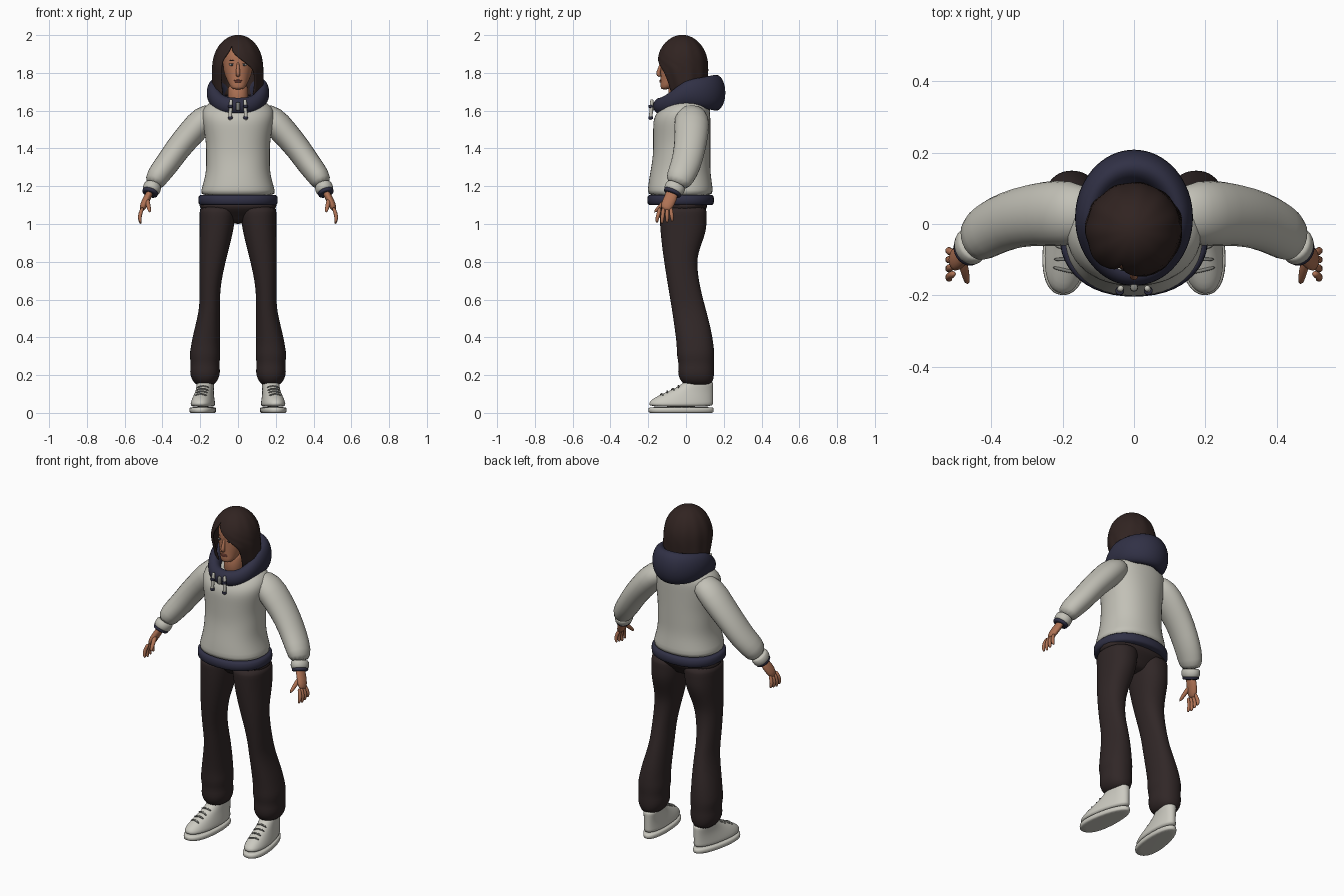
import bpy, bmesh
from math import sin, cos, pi, radians, copysign
from mathutils import Vector, Matrix

cube = bpy.data.objects.get("Cube")
if cube:
    bpy.data.objects.remove(cube, do_unlink=True)


def material(name, red, green, blue):
    mat = bpy.data.materials.new(name)
    mat.use_nodes = True
    colour = (red, green, blue, 1)
    mat.diffuse_color = colour
    mat.node_tree.nodes["Principled BSDF"].inputs["Base Color"].default_value = colour
    return mat


GREY = material("light grey fabric", .54, .53, .47)
NAVY = material("navy fabric", .03, .03, .06)
BROWN = material("dark brown fabric", .03, .02, .02)
HAIR = material("dark brown hair", .03, .017, .015)
SKIN = material("tan skin", .43, .17, .09)
LIPS = material("rose lips", .33, .1, .07)
SHOE = material("off white leather", .6, .59, .53)
LACE = material("grey lace", .22, .22, .2)
WHITE = material("eye white", .6, .58, .55)
IRIS = material("dark iris", .04, .05, .06)


def ramp(value, start, end):
    t = min(max((value - start) / (end - start), 0), 1)
    return t * t * (3 - 2 * t)


def steps(start, step, count):
    return [start + step * k for k in range(count)]


def finish(name, bm, mat, mirror=False, smooth_levels=1, thickness=0):
    mesh = bpy.data.meshes.new(name)
    bm.to_mesh(mesh)
    bm.free()
    mesh.materials.append(mat)
    for polygon in mesh.polygons:
        polygon.use_smooth = True
    ob = bpy.data.objects.new(name, mesh)
    bpy.context.collection.objects.link(ob)
    if mirror:
        ob.modifiers.new("Mirror", 'MIRROR')
    if thickness:
        shell = ob.modifiers.new("Solidify", 'SOLIDIFY')
        shell.thickness, shell.offset = thickness, 0
    if smooth_levels:
        subdivision = ob.modifiers.new("Subdivision", 'SUBSURF')
        subdivision.levels = subdivision.render_levels = smooth_levels


def skin(name, rings, mat, mirror=False, closed=True, caps=True, thickness=0):
    bm = bmesh.new()
    rows = [[bm.verts.new(point) for point in ring] for ring in rings]
    count = len(rows[0])
    for lower, upper in zip(rows, rows[1:]):
        for i in range(count if closed else count - 1):
            j = (i + 1) % count
            bm.faces.new((lower[i], lower[j], upper[j], upper[i]))
    if caps:
        bm.faces.new(rows[0])
        bm.faces.new(rows[-1])
    bmesh.ops.remove_doubles(bm, verts=bm.verts, dist=.0001)
    bmesh.ops.recalc_face_normals(bm, faces=bm.faces)
    finish(name, bm, mat, mirror, thickness=thickness)


def outline(z, left, right, front, back, taper=0, count=24):
    """Rounded box outline between four limits, narrowed towards the back by taper."""
    ring = []
    for k in range(count):
        angle = 2 * pi * k / count
        c, s = (copysign(abs(f(angle)) ** .9, f(angle)) for f in (cos, sin))
        ring.append(Vector(((left + right) / 2 + (right - left) / 2 * c * (1 - taper * s),
                            (front + back) / 2 + (back - front) / 2 * s, z)))
    return ring


def slab(bottom, top, width, front, back, taper=0):
    """Rings of a flat band with softened top and bottom edges."""
    return [outline(z, inset - width, width - inset, front + inset, back - inset, taper)
            for z, inset in ((bottom, .01), (bottom, 0), (top, 0), (top, .01))]


def tube(name, path, mat, mirror=True, wide=1.0, count=12):
    """Sweep an oval along (x, y, z, radius) stations; wide stretches it in depth."""
    points = [Vector(station[:3]) for station in path]
    rings = []
    for i, point in enumerate(points):
        ahead = points[min(i + 1, len(points) - 1)]
        along = (ahead - points[max(i - 1, 0)]).normalized()
        depth = Vector((0, 1, 0))
        depth = (depth - along * along.y).normalized() * path[i][3]
        across = along.cross(depth)
        angles = [2 * pi * k / count for k in range(count)]
        rings.append([point + depth * wide * cos(a) + across * sin(a) for a in angles])
    skin(name, rings, mat, mirror)


def band(name, start, end, radius, mat, mirror=True, wide=1.0):
    """Short straight tube with softened ends."""
    start, end = Vector(start), Vector(end)
    path = [(*start.lerp(end, t), radius * size)
            for t, size in ((0, .8), (.1, 1), (.9, 1), (1, .8))]
    tube(name, path, mat, mirror, wide)


def ball(name, location, size, mat, mirror=False):
    bm = bmesh.new()
    matrix = Matrix.Translation(location) @ Matrix.Diagonal((*size, 1))
    bmesh.ops.create_uvsphere(bm, u_segments=16, v_segments=8, radius=1, matrix=matrix)
    finish(name, bm, mat, mirror, smooth_levels=0)


# Hoodie body and hem band
rings = []
for z in steps(1.14, .04, 14):
    width = .17 + .04 * ramp(z, 1.3, 1.1) + .025 * ramp(z, 1.4, 1.6) - .1 * ramp(z, 1.6, 1.7)
    front = -.205 + .03 * ramp(z, 1.15, 1.4) + .1 * ramp(z, 1.55, 1.7)
    back = .13 + .015 * ramp(z, 1.3, 1.15) - .03 * ramp(z, 1.6, 1.7)
    rings.append(outline(z, -width, width, front, back))
skin("hoodie_body", rings, GREY)
skin("hem_band", slab(1.1, 1.155, .212, -.206, .15), NAVY)

# Sleeves and cuffs
tube("sleeve", [(.1, .03, 1.6, .05), (.18, .03, 1.56, .08), (.25, .03, 1.48, .075),
                (.32, .02, 1.4, .07), (.38, 0, 1.31, .067), (.43, -.03, 1.25, .063),
                (.45, -.05, 1.2, .05)], GREY, wide=1.25)
band("cuff", (.448, -.05, 1.21), (.464, -.07, 1.168), .05, GREY, wide=1.15)
band("cuff_trim", (.46, -.065, 1.18), (.468, -.075, 1.157), .045, NAVY, wide=1.15)

# Hands
tube("palm", [(.46, -.07, 1.18, .02), (.48, -.08, 1.14, .02),
              (.5, -.1, 1.1, .021), (.51, -.11, 1.07, .013)], SKIN, wide=1.75)
for i, name in enumerate(("index", "middle", "ring", "little")):
    root, spread = -.138 + .019 * i, -.016 + .008 * i
    tip = 1 + .006 * abs(i - 1)
    tube(name + "_finger", [(.503, root, 1.09, .01), (.52, root + spread / 2, 1.05, .011),
                            (.52, root + spread, tip + .02, .01),
                            (.514, root + spread, tip, .006)], SKIN)
tube("thumb", [(.485, -.09, 1.14, .014), (.475, -.13, 1.1, .013),
               (.466, -.17, 1.06, .008)], SKIN)

# Trousers
rings = []
for z in steps(1, .03, 5):
    size = 1 - .6 * ramp(z, 1.1, 1)
    rings.append(outline(z, -.214 * size, .214 * size, -.145 * size, .118 * size))
skin("trouser_seat", rings, BROWN)
rings = []
for z in steps(.14, .04, 25):
    gather = .03 * ramp(z, .2, .14) + .005 * sin(z * 55) * ramp(z, .4, .3)
    outer = .204 + .05 * ramp(z, .6, .3)
    inner = .01 + .085 * ramp(z, 1.1, .6)
    front = -.142 + .1 * ramp(z, 1.1, .2)
    back = .06 + .05 * ramp(z, .8, 1) + .09 * ramp(z, .8, .3)
    rings.append(outline(z, inner + gather, outer - gather, front + gather, back - gather / 2))
skin("trouser_leg", rings, BROWN, mirror=True)

# Shoes, turned slightly outward
turn = Matrix.Translation((.18, 0, 0)) @ Matrix.Rotation(radians(7), 4, 'Z')


def turned(rings):
    return [[turn @ Vector(point) for point in ring] for ring in rings]


skin("shoe_sole", turned(slab(0, .03, .067, -.203, .15, taper=.16)), SHOE, mirror=True)
rings = []
for z in steps(.03, .02, 8):
    slim = ramp(z, .03, .13)
    width, toe = .063 - .018 * slim, -.2 + .19 * ramp(z, .05, .17)
    rings.append(outline(z, -width, width, toe, .146, taper=.15 * (1 - slim)))
skin("shoe_upper", turned(rings), SHOE, mirror=True)
for i in range(4):
    lace = [(.034 * side, -.13 + .03 * i + .004 * side * (-1) ** i,
             .105 + .014 * i - .014 * abs(side)) for side in (-1, 0, 1)]
    tube("shoe_lace", [(*point, .005) for point in turned([lace])[0]], LACE)

# Hood bunched behind the neck: an oval roll that grows from front to back
rings = []
for k in range(32):
    angle = 2 * pi * k / 32
    rear = (1 - cos(angle)) / 2
    reach = .2 + .07 * rear
    height = 1.625 + .07 * ramp(rear, 0, .5)
    ring = []
    for j in range(12):
        roll = 2 * pi * j / 12
        scale = 1 - reach + reach * cos(roll)
        ring.append((.168 * scale * sin(angle), .018 - .194 * scale * cos(angle),
                     height + (.045 + .055 * rear) * sin(roll)))
    rings.append(ring)
skin("hood", rings + rings[:1], NAVY, caps=False)

# Drawstrings and neck tab
band("drawstring", (.037, -.18, 1.66), (.042, -.188, 1.55), .01, GREY)
for z in (1.57, 1.63):
    band("drawstring_ring", (.04, -.187, z), (.04, -.187, z - .015), .013, NAVY)
band("neck_tab", (0, -.178, 1.645), (0, -.178, 1.6), .012, LACE, mirror=False)

# Neck and head
skin("neck", [outline(z, -.055, .055, -.095, .03) for z in (1.6, 1.68, 1.76)], SKIN)
rings = []
for z in steps(1.71, .03, 9):
    width = .02 + .06 * ramp(z, 1.66, 1.83) - .03 * ramp(z, 1.9, 1.96)
    front = -.135 + .04 * ramp(z, 1.9, 1.97)
    back = -.1 + .18 * ramp(z, 1.7, 1.8)
    rings.append(outline(z, -width, width, front, back))
skin("head", rings, SKIN)
tube("nose", [(0, -.13, 1.86, .007), (0, -.14, 1.82, .009),
              (0, -.15, 1.795, .014), (0, -.135, 1.78, .01)], SKIN, mirror=False)
ball("upper_lip", (0, -.134, 1.76), (.022, .007, .004), LIPS)
ball("lower_lip", (0, -.133, 1.753), (.019, .008, .005), LIPS)
ball("eye", (.032, -.123, 1.843), (.015, .008, .006), WHITE, mirror=True)
ball("iris", (.032, -.128, 1.843), (.006, .004, .006), IRIS, mirror=True)
for name, z in (("eyelid", 1.85), ("eyebrow", 1.867)):
    tube(name, [(.016, -.131, z - .004, .002), (.033, -.127, z, .003),
                (.05, -.113, z - .004, .002)], HAIR)

# Bobbed hair: a dome over a hanging curtain, open at the face below a side parting
rings = []
strands = 44
for k in range(14):
    dome = max(0, 1 - k / 8) * pi / 2
    z = 1.83 + .166 * sin(dome) - .03 * max(0, k - 8)
    hang = ramp(z, 1.85, 1.7)
    width = .13 * cos(dome) - .015 * ramp(z, 1.72, 1.68)
    depth = width * (1.02 - .2 * hang)
    right = -.35 - .38 * ramp(z, 1.93, 1.85)
    left = -.35 + 1.05 * ramp(z, 1.93, 1.8)
    ring = []
    for j in range(strands + 1):
        angle = left + (2 * pi + right - left) * j / strands
        wave = 1 + .02 * sin(11 * angle) * cos(dome)
        ring.append((width * wave * sin(angle),
                     .02 * hang - .02 - depth * wave * cos(angle), z))
    rings.append(ring)
skin("hair", rings, HAIR, closed=False, caps=False, thickness=.012)
